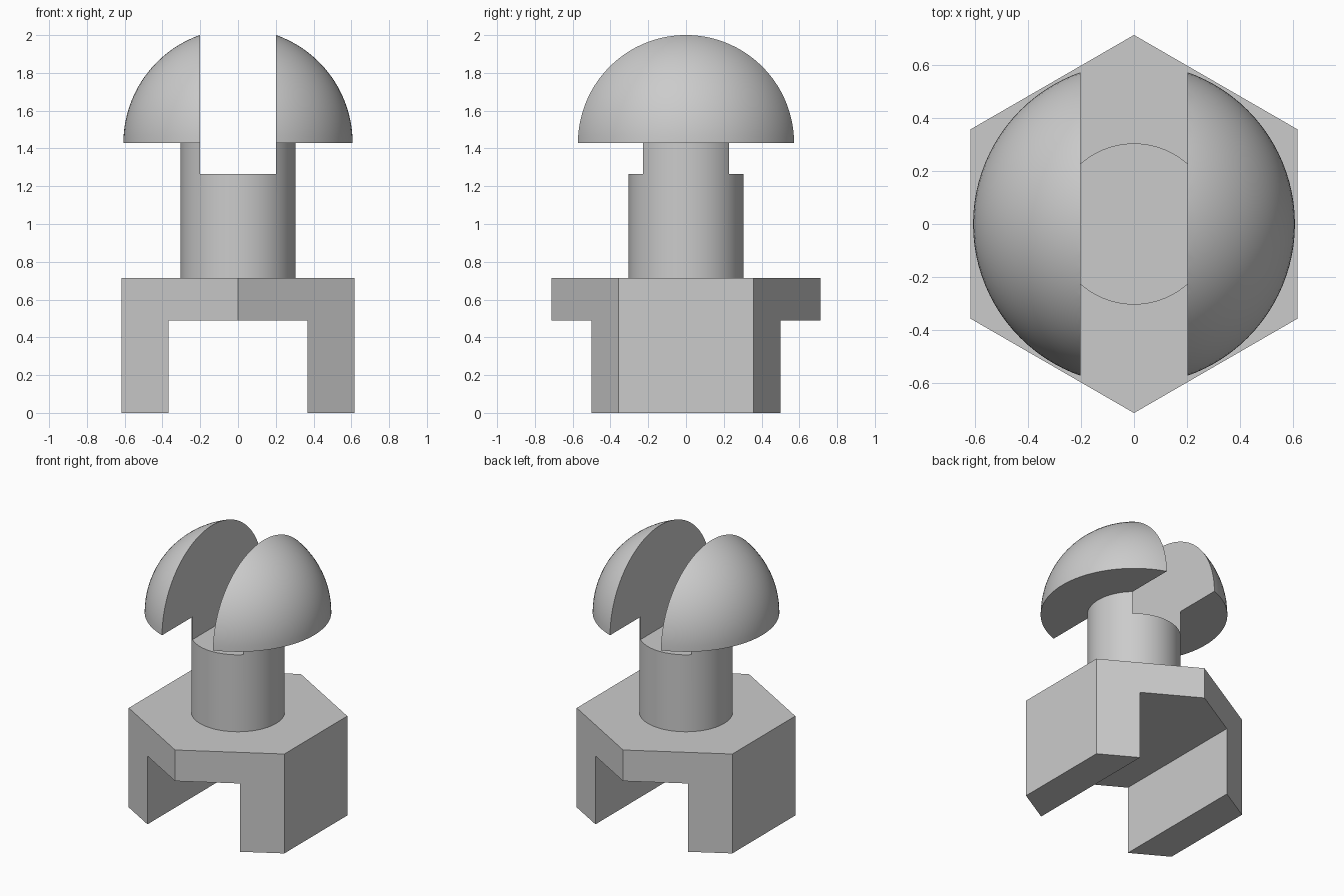
import bpy, bmesh, math
from mathutils import Matrix

if "Cube" in bpy.data.objects:
    bpy.data.objects.remove(bpy.data.objects["Cube"])

SLOT = 0.202          # half width of the screwdriver slot
DOME_R, DOME_Z = 0.607, 1.428
STUD_R, HEX_R = 0.304, 0.713
HEX_TOP, FORK_TOP = 0.713, 0.49

grey = bpy.data.materials.new("light grey")
grey.diffuse_color = (0.6, 0.6, 0.6, 1)
grey.use_nodes = True
grey.node_tree.nodes["Principled BSDF"].inputs["Base Color"].default_value = grey.diffuse_color


def add_object(name, bm):
    bmesh.ops.recalc_face_normals(bm, faces=bm.faces)
    mesh = bpy.data.meshes.new(name)
    bm.to_mesh(mesh)
    bm.free()
    mesh.materials.append(grey)
    obj = bpy.data.objects.new(name, mesh)
    bpy.context.collection.objects.link(obj)
    return obj


def prism(name, sides, radius, z0, z1):
    bm = bmesh.new()
    bmesh.ops.create_cone(bm, cap_ends=True, segments=sides, radius1=radius, radius2=radius,
                          depth=z1 - z0, matrix=Matrix.Translation((0, 0, (z0 + z1) / 2)))
    return add_object(name, bm)


def box(name, half_x, z0, z1):
    bm = bmesh.new()
    bmesh.ops.create_cube(bm, size=1, matrix=Matrix.Translation((0, 0, (z0 + z1) / 2))
                          @ Matrix.Diagonal((2 * half_x, 4, z1 - z0, 1)))
    return add_object(name, bm)


def revolve(name, profile, steps=96):
    # profile starts and ends on the z axis
    bm = bmesh.new()
    verts = [bm.verts.new((r, 0, z)) for r, z in profile]
    edges = [bm.edges.new(pair) for pair in zip(verts, verts[1:])]
    bmesh.ops.spin(bm, geom=verts + edges, cent=(0, 0, 0), axis=(0, 0, 1),
                   angle=2 * math.pi, steps=steps)
    bmesh.ops.remove_doubles(bm, verts=bm.verts, dist=1e-4)
    return add_object(name, bm)


def combine(obj, other, operation):
    mod = obj.modifiers.new(operation.lower(), 'BOOLEAN')
    mod.operation, mod.object, mod.solver = operation, other, 'EXACT'
    bpy.context.view_layer.objects.active = obj
    bpy.ops.object.modifier_apply(modifier=mod.name)
    bpy.data.objects.remove(other)


# Stud with a half-sphere head, rooted slightly inside the hexagonal base
dome = [(DOME_R * math.cos(a), DOME_Z + DOME_R * math.sin(a))
        for a in (math.pi / 2 * i / 24 for i in range(24))]
bolt = revolve("slotted_bolt", [(0, 0.6), (STUD_R, 0.6), (STUD_R, DOME_Z)] + dome
               + [(0, DOME_Z + DOME_R)])
combine(bolt, box("slot_cutter", SLOT, 1.265, 2.5), 'DIFFERENCE')

# Hexagonal base with a channel that leaves two legs
base = prism("forked_hex_base", 6, HEX_R, 0, HEX_TOP)
combine(base, box("channel_cutter", 0.368, -0.5, FORK_TOP), 'DIFFERENCE')

# Join into one solid and smooth only the round surfaces
combine(base, bolt, 'UNION')
base.name = "slotted_bolt_on_forked_base"
base.data.shade_smooth()
base.data.set_sharp_from_angle(angle=math.radians(30))
